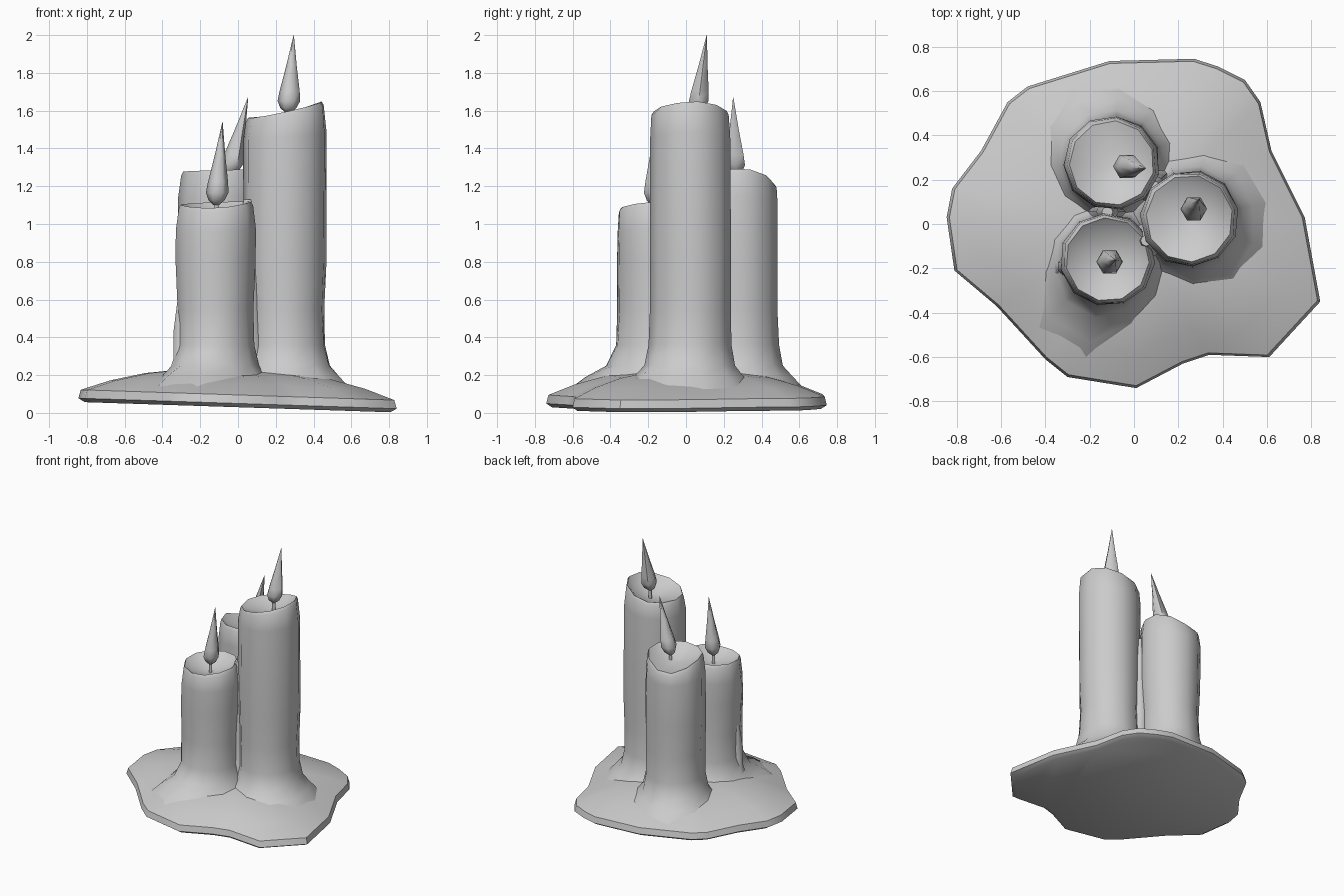
import bpy, bmesh, math
from math import sin, cos, pi
from mathutils import Vector

old = bpy.data.objects.get("Cube")
if old:
    bpy.data.objects.remove(old)

wax = bpy.data.materials.new("grey wax")
wax.use_nodes = True
GREY = (0.6, 0.6, 0.6, 1)
wax.diffuse_color = GREY
wax.node_tree.nodes["Principled BSDF"].inputs["Base Color"].default_value = GREY


def loft(name, rings, angle=40):
    """Skin a list of rings; both ends close onto a centre point."""
    bm = bmesh.new()
    loops = [[bm.verts.new(p) for p in ring] for ring in rings]
    n = len(loops[0])
    for a, b in zip(loops, loops[1:]):
        for i in range(n):
            j = (i + 1) % n
            bm.faces.new((a[i], a[j], b[j], b[i]))
    for loop in (loops[0], loops[-1]):
        bm.faces.new(loop)
    bmesh.ops.recalc_face_normals(bm, faces=bm.faces)
    mesh = bpy.data.meshes.new(name)
    bm.to_mesh(mesh)
    bm.free()
    mesh.materials.append(wax)
    obj = bpy.data.objects.new(name, mesh)
    bpy.context.collection.objects.link(obj)
    bpy.ops.object.select_all(action="DESELECT")
    obj.select_set(True)
    bpy.context.view_layer.objects.active = obj
    bpy.ops.object.shade_smooth_by_angle(angle=math.radians(angle))
    return obj


# Melted pool: one irregular outline, shrunk and raised towards the candles
outline = [(.84, -.35), (.77, .03), (.62, .33), (.57, .55), (.5, .65), (.38, .71),
           (.27, .745), (-.11, .735), (-.48, .62), (-.57, .55), (-.69, .33),
           (-.82, .16), (-.845, .03), (-.81, -.21), (-.62, -.37), (-.4, -.61),
           (-.3, -.69), (.01, -.74), (.22, -.63), (.34, -.59), (.61, -.6)]
levels = [(.96, .03), (1, .05), (.985, .095), (.8, .15), (.58, .195), (.35, .22), (.05, .23)]
loft("wax_pool", [[(x * s, y * s, z - .033 * x * s) for x, y in outline] for s, z in levels], 50)


# Candle: flared foot, slightly wavy column, tilted rim and a sunken top
def candle(name, x, y, r, top, tilt, lobe, chamfer, seed):
    sides = 11
    profile = [(.1, 1.75), (.19, 1.36), (.25, 1.13), (.36, 1.03), (.55, 1.0), (.8, 1.03)]
    rows = [(z, f, 0) for z, f in profile]
    rows += [(top - .14, 1.03, .4), (top - .02, .98, 1), (top, .92, 1),
             (top - .035, .72, .6), (top - .075, .2, .2)]
    rings = []
    for k, (z, f, t) in enumerate(rows):
        ring = []
        for i in range(sides):
            a = 2 * pi * i / sides + seed
            wave = 1 + .022 * sin(2 * a + k * 1.3 + seed) if 2 < k < 8 else 1
            rad = r * f * wave
            if k < 3:
                rad += lobe[1] * (1, .7, .25)[k] * max(0, cos(a - lobe[0])) ** 4
            dx, dy = cos(a) * rad, sin(a) * rad
            drop = chamfer[1] * max(0, cos(a - chamfer[0])) ** 2 * t
            ring.append((x + dx, y + dy, z + t * (tilt[0] * dx + tilt[1] * dy) - drop))
        rings.append(ring)
    loft(name, rings)


candle("tall_candle", .25, .025, .213, 1.605, (.22, .06), (-.9, .05), (1.6, .03), .2)
candle("front_candle", -.12, -.16, .205, 1.11, (.04, .03), (-2, .16), (-1.6, .02), .5)
candle("back_candle", -.1, .275, .208, 1.285, (.03, 0), (2.2, .05), (1.8, .08), .9)


# Round tapering spindle following an axis, for flames, wicks and drips
def spindle(name, base, tip, shape, sides=6):
    base, tip = Vector(base), Vector(tip)
    rings = []
    for t, r in shape:
        c = base.lerp(tip, t)
        rings.append([(c.x + r * cos(2 * pi * i / sides), c.y + r * sin(2 * pi * i / sides), c.z)
                      for i in range(sides)])
    loft(name, rings, 60)


flame = [(0, .015), (.06, .043), (.15, .06), (.28, .053), (.6, .028), (1, .001)]
for place, base, tip in (("tall", (.265, .06, 1.59), (.295, .11, 2.0)),
                         ("front", (-.115, -.172, 1.1), (-.082, -.162, 1.54)),
                         ("back", (-.05, .262, 1.25), (.053, .25, 1.67))):
    spindle(place + "_flame", base, tip, flame)
    foot = (base[0], base[1], base[2] - .09)
    spindle(place + "_wick", foot, (base[0], base[1], base[2] + .02), [(0, .013), (1, .013)])

# Wax runs that fill the gaps between neighbouring candles
run = [(0, .13), (.1, .085), (.4, .065), (.85, .05), (1, .025)]
for name, x, y, top in (("front_drip", .055, -.075, 1.13), ("left_drip", -.12, .055, .95),
                        ("back_drip", .09, .17, 1.15)):
    spindle(name, (x, y, .15), (x, y, top), run, 8)
# Small lump on the left side
spindle("side_drip", (-.31, -.2, .17), (-.29, -.18, .75),
        [(0, .075), (.2, .04), (.45, .045), (.7, .03), (1, .01)], 7)
